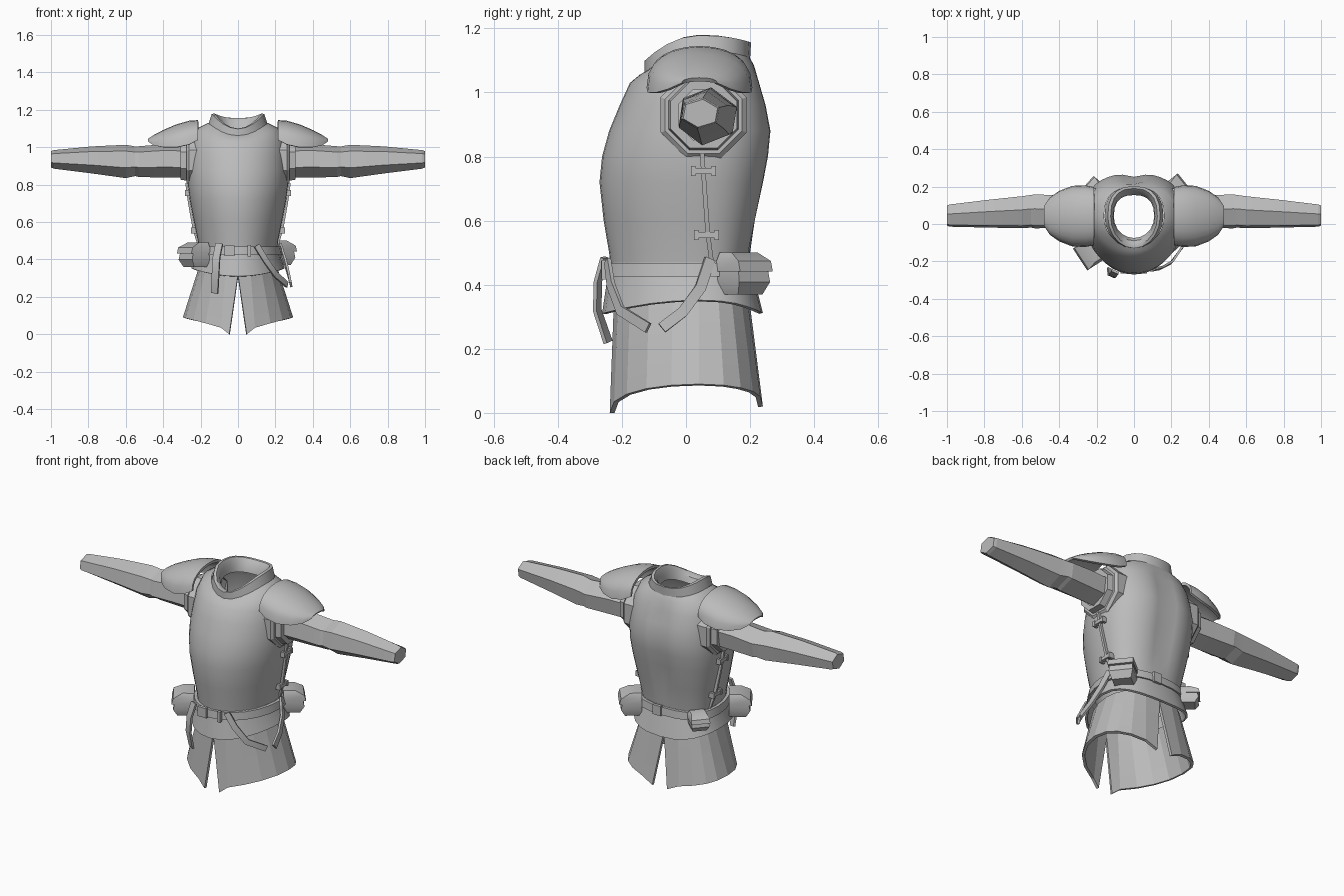
import bpy, bmesh, math
from mathutils import Vector, Matrix

if "Cube" in bpy.data.objects:
    bpy.data.objects.remove(bpy.data.objects["Cube"])

grey = bpy.data.materials.new("plain_grey")
grey.diffuse_color = (0.5, 0.5, 0.5, 1)
grey.use_nodes = True
grey.node_tree.nodes["Principled BSDF"].inputs["Base Color"].default_value = grey.diffuse_color


def finish(name, bm, angle=30, thick=0):
    """Fix normals, thicken, set sharp edges and add the object."""
    bmesh.ops.recalc_face_normals(bm, faces=bm.faces[:])
    if thick:
        bmesh.ops.solidify(bm, geom=bm.faces[:], thickness=thick)
        bmesh.ops.recalc_face_normals(bm, faces=bm.faces[:])
    for f in bm.faces:
        f.smooth = True
    for e in bm.edges:
        e.smooth = e.calc_face_angle(3) < math.radians(angle)
    me = bpy.data.meshes.new(name)
    bm.to_mesh(me)
    bm.free()
    me.materials.append(grey)
    ob = bpy.data.objects.new(name, me)
    bpy.context.collection.objects.link(ob)
    return ob


def loft(name, rings, closed=True, caps=False, loop=False, angle=30, thick=0):
    """Skin a list of equal-length point rows."""
    bm = bmesh.new()
    rows = [[bm.verts.new(p) for p in r] for r in rings]
    n = len(rows[0])
    for a, b in zip(rows, rows[1:] + (rows[:1] if loop else [])):
        for i in range(n if closed else n - 1):
            j = (i + 1) % n
            bm.faces.new((a[i], a[j], b[j], b[i]))
    if caps:
        bm.faces.new(rows[0])
        bm.faces.new(rows[-1])
    return finish(name, bm, angle, thick)


def body_point(a, z, rx, yf, yb, dipf=0, dipb=0, cy=0.04):
    """Point on an oval with separate front and back depth and lowered ends."""
    c, s = math.cos(a), math.sin(a)
    if s < 0:
        return Vector((rx * c, cy + (cy - yf) * s, z - dipf * s * s))
    k = 0.8                                      # squarer back
    x = rx * math.copysign(abs(c) ** k, c)
    return Vector((x, cy + (yb - cy) * s ** k, z - dipb * s * s))


def body_ring(n, *spec):
    return [body_point(2 * math.pi * i / n, *spec) for i in range(n)]


# Breastplate and backplate, running up into the rolled collar
torso = [(.42, .205, -.232, .19), (.5, .215, -.24, .20), (.6, .235, -.257, .222),
         (.72, .258, -.27, .247), (.8, .268, -.262, .262), (.88, .268, -.24, .27),
         (.96, .26, -.207, .255), (1.03, .25, -.175, .235), (1.10, .22, -.145, .212, .045, .015),
         (1.13, .16, -.125, .198, .065, .02)]
rings = [body_ring(40, *s) for s in torso]
for r in rings[2:8]:                             # spine valley
    for p in r:
        if p.y > 0.1:
            p.y -= 0.018 * math.exp(-(p.x / 0.05) ** 2)
loft("torso_plate", rings, angle=50)
collar = [(1.125, .158, -.13, .2, .07, .02), (1.178, .14, -.13, .203, .08, .022),
          (1.18, .125, -.115, .19, .08, .025), (1.15, .112, -.09, .165, .06, .02),
          (1.10, .108, -.075, .155, .04, .01)]
loft("collar", [body_ring(20, *s) for s in collar], angle=35)

# Flared waist plate and belt
waist = [(.47, .213, -.238, .198), (.40, .232, -.25, .22, .01, .01),
         (.352, .25, -.262, .24, .042, .04)]
loft("waist_flare", [body_ring(24, *s) for s in waist], angle=35, thick=.012)
belt = [(.425, .215, -.24, .2), (.425, .237, -.257, .218),
        (.468, .23, -.253, .214), (.468, .208, -.236, .196)]
loft("belt", [body_ring(24, *s) for s in belt], loop=True)

# Split skirt: two halves with wedge gaps at the front and back
for sx, side in ((1, "right"), (-1, "left")):
    rows = []
    for t in (0, .12, .55, 1):
        z0 = .35 - .35 * t
        row = []
        for i in range(11):
            a = math.radians(-90 + 18 * i)
            p = body_point(a, z0, .212 + .083 * t, -.225 - .013 * t, .198 + .042 * t)
            edge = max(0, (t - .12) / .88)
            p.x = max(p.x, .002 + .045 * edge)
            p.z += t * (.09 * math.cos(a) ** .8 if 0 < i < 10 else 0)
            if i > 5:
                p.z += .02 * t * max(0, math.sin(a)) ** 4
            p.x *= sx
            row.append(p)
        rows.append(row)
    loft("skirt_" + side, rows, closed=False, angle=12, thick=.015)


def hoop(x, cy, cz, ry, rz, n, turn):
    return [Vector((x, cy + ry * math.cos(turn + 2 * math.pi * i / n),
                    cz + rz * math.sin(turn + 2 * math.pi * i / n))) for i in range(n)]


def box(name, size, loc, rot=0):
    bm = bmesh.new()
    bmesh.ops.create_cube(bm, size=1, matrix=Matrix.Translation(loc)
                          @ Matrix.Rotation(rot, 4, 'Z') @ Matrix.Diagonal((*size, 1)))
    return finish(name, bm)


for sx, side in ((1, "right"), (-1, "left")):
    def flip(rows):
        return [[Vector((p.x * sx, p.y, p.z)) for p in r] for r in rows]

    # Six-sided sleeve with an elbow band and tapering forearm
    arm = [(.22, .06, .925, .09, .088), (.40, .065, .927, .094, .09), (.53, .068, .923, .098, .083),
           (.55, .068, .925, .094, .08), (.60, .063, .924, .092, .09), (.78, .055, .932, .08, .073),
           (.985, .045, .935, .064, .05), (1.0, .045, .935, .058, .044)]
    loft("sleeve_" + side, flip([hoop(*s, 6, math.radians(82)) for s in arm]), caps=True, angle=8)

    # Stepped eight-sided armhole guard
    guard = [(.20, .145), (.262, .145), (.275, .13), (.275, .118), (.308, .112), (.308, .085)]
    loft("armhole_guard_" + side,
         flip([hoop(x, .055, .93, r, r, 8, math.radians(22.5)) for x, r in guard]), angle=15)

    # Domed shoulder plate
    dome = [(.213, 1.145, .155, 1.04), (.26, 1.142, .165, 1.015), (.33, 1.122, .162, 1.0),
            (.40, 1.092, .135, 1.0), (.45, 1.066, .10, 1.01), (.48, 1.046, .055, 1.03)]
    rows = []
    for x, zt, hw, zb in dome:
        arch = [math.pi * i / 12 for i in range(13)]
        rows.append([Vector((x, .042 + hw * math.cos(a), zb + (zt - zb) * math.sin(a) ** .8))
                     for a in arch])
    loft("shoulder_plate_" + side, flip(rows), closed=False, angle=40, thick=.014)

    # Side seam and its two clasps
    seam = [(.205, .08, .47), (.232, .068, .56), (.257, .058, .70), (.272, .05, .81)]
    loft("side_seam_" + side, flip([[Vector((x + dx, y + dy, z)) for dx, dy in
         ((-.01, -.007), (.01, -.007), (.01, .007), (-.01, .007))] for x, y, z in seam]), caps=True)
    for i, (x, y, z) in enumerate(((.232, .064, .555), (.266, .054, .755))):
        box(f"clasp_{side}_{i}", (.03, .078, .018), (sx * x, y, z))
        for dy in (-.032, .032):
            box(f"clasp_end_{side}_{i}", (.036, .014, .03), (sx * x, y + dy, z))


def strap(name, pts, width):
    """Flat hanging strip facing away from the body."""
    pts = [Vector(p) for p in pts]
    rows = []
    for i, p in enumerate(pts):
        t = (pts[min(i + 1, len(pts) - 1)] - pts[max(i - 1, 0)]).normalized()
        out = Vector((p.x, p.y, 0)).normalized()
        w = t.cross(out).normalized() * width / 2
        n = w.cross(t).normalized() * .006
        rows.append([p - w - n, p + w - n, p + w + n, p - w + n])
    loft(name, rows, caps=True)


strap("belt_tail", [(-.10, -.255, .485), (-.115, -.275, .41), (-.12, -.277, .32), (-.125, -.243, .22)], .04)
strap("front_strap", [(.10, -.245, .475), (.145, -.235, .40), (.20, -.205, .32), (.262, -.118, .265)], .032)
strap("side_strap", [(.222, .075, .48), (.252, .045, .39), (.272, -.01, .315), (.283, -.075, .265)], .034)


def pouch(name, x, y, zb, w, d, h):
    """Bulging bag with a lid, turned to face outward."""
    m = Matrix.Translation((x, y, zb)) @ Matrix.Rotation(math.atan2(y, x), 4, 'Z')

    def section(z, sw, out):
        return [m @ Vector(p) for p in ((-d / 2, -sw / 2, z), (out, -sw / 2, z),
                                        (out, sw / 2, z), (-d / 2, sw / 2, z))]
    loft(name, [section(0, w * .75, d * .3), section(h * .3, w * .95, d * .5),
                section(h * .62, w * .9, d * .42)], caps=True)
    loft(name + "_lid", [section(h * .55, w, d * .58), section(h * .8, w, d * .5),
                         section(h, w * .8, d * .05)], caps=True)


pouch("front_pouch", -.235, -.155, .36, .14, .11, .13)
pouch("right_pouch", .225, .18, .37, .13, .11, .13)
pouch("back_pouch", -.21, .185, .39, .10, .09, .09)

# Belt buckle and loops
box("buckle", (.055, .018, .055), (-.045, -.256, .447))
box("belt_loop_front", (.02, .018, .06), (.06, -.255, .447))
box("belt_loop_back", (.05, .018, .055), (.03, .215, .447))
